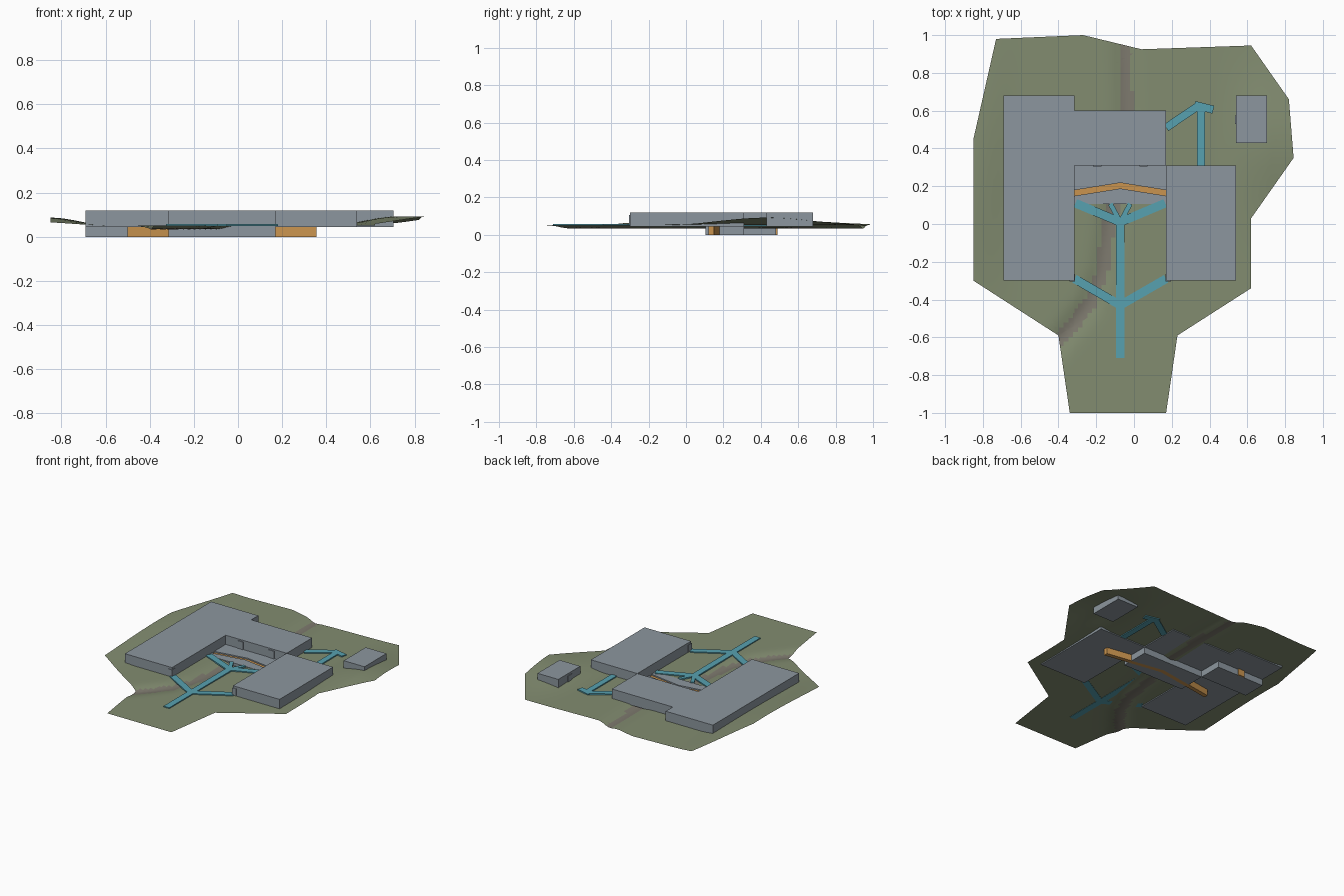
import bpy, bmesh, math
from mathutils import Vector

if "Cube" in bpy.data.objects:
    bpy.data.objects.remove(bpy.data.objects["Cube"])


def material(name, rgb):
    m = bpy.data.materials.new(name)
    lin = [c / 12.92 if c <= 0.04045 else ((c + 0.055) / 1.055) ** 2.4 for c in rgb]
    m.diffuse_color = (*lin, 1)
    m.use_nodes = True
    m.node_tree.nodes["Principled BSDF"].inputs["Base Color"].default_value = m.diffuse_color
    return m


GRASS = material("grass green", (0.51, 0.55, 0.44))
BED = material("stream bed taupe", (0.49, 0.475, 0.43))
GREY = material("building grey", (0.55, 0.59, 0.62))
ORANGE = material("passage orange", (0.79, 0.58, 0.31))
BLUE = material("path blue", (0.34, 0.63, 0.69))


def finish(bm, name, *mats):
    me = bpy.data.meshes.new(name)
    bm.to_mesh(me)
    bm.free()
    ob = bpy.data.objects.new(name, me)
    bpy.context.collection.objects.link(ob)
    for m in mats:
        me.materials.append(m)
    return ob


def prism(name, outline, z0, z1, mat):
    """Extrude a plan outline from z0 to z1."""
    bm = bmesh.new()
    f = bm.faces.new([bm.verts.new((x, y, z0)) for x, y in outline])
    r = bmesh.ops.extrude_face_region(bm, geom=[f])
    for v in r["geom"]:
        if isinstance(v, bmesh.types.BMVert):
            v.co.z = z1
    bmesh.ops.recalc_face_normals(bm, faces=bm.faces)
    return finish(bm, name, mat)


def rect(x0, x1, y0, y1):
    return [(x0, y0), (x1, y0), (x1, y1), (x0, y1)]


def strip(name, a, b, w, z0, z1, mat):
    """Straight bar between two plan points."""
    a, b = Vector(a), Vector(b)
    d = (b - a).normalized()
    n = Vector((-d.y, d.x)) * w / 2
    prism(name, [a + n, a - n, b - n, b + n], z0, z1, mat)


# ---- terrain ----
STREAM = [Vector(p) for p in [(-0.05, 1.0), (-0.04, 0.6), (-0.05, 0.3), (-0.13, 0.0),
                              (-0.17, -0.25), (-0.24, -0.43), (-0.42, -0.65)]]


def stream_dist(x, y):
    p, best = Vector((x, y)), 9
    for a, b in zip(STREAM, STREAM[1:]):
        t = max(0, min(1, (p - a).dot(b - a) / (b - a).length_squared))
        best = min(best, (p - a - (b - a) * t).length)
    return best


def smooth(t):
    t = max(0, min(1, t))
    return t * t * (3 - 2 * t)


def height(x, y):
    left = 0.035 * smooth((-0.58 - x) / 0.27) * math.exp(-((y - 0.3) / 0.6) ** 2)
    right = 0.04 * smooth((x - 0.42) / 0.3) * math.exp(-((y - 0.43) / 0.33) ** 2)
    return 0.052 + left + right - 0.018 * math.exp(-(stream_dist(x, y) / 0.055) ** 2)


TERRAIN = [(-0.34, -1), (0.17, -1), (0.23, -0.59), (0.62, -0.34), (0.62, 0.03),
           (0.845, 0.35), (0.82, 0.66), (0.62, 0.945), (0.04, 0.925), (-0.27, 1),
           (-0.73, 0.98), (-0.85, 0.45), (-0.85, -0.30), (-0.40, -0.59)]
bm = bmesh.new()
bm.faces.new([bm.verts.new((x, y, 0)) for x, y in TERRAIN])
bmesh.ops.triangulate(bm, faces=bm.faces[:])
cuts = [((c * 0.025 + 0.003, 0, 0), (1, 0, 0)) for c in range(-34, 34)]
cuts += [((0, c * 0.025 + 0.003, 0), (0, 1, 0)) for c in range(-40, 40)]
cuts += [((x, 0, 0), (1, 0, 0)) for x in (-0.315, 0.17)]
cuts += [((0, y, 0), (0, 1, 0)) for y in (0.105, 0.31)]
for co, no in cuts:
    bmesh.ops.bisect_plane(bm, geom=bm.verts[:] + bm.edges[:] + bm.faces[:],
                           plane_co=co, plane_no=no, dist=1e-5)
# opening for the sunken terrace
hole = []
for f in bm.faces:
    c = f.calc_center_median()
    if -0.315 < c.x < 0.17 and 0.105 < c.y < 0.31:
        hole.append(f)
bmesh.ops.delete(bm, geom=hole, context="FACES")
for f in bm.faces:
    c = f.calc_center_median()
    f.material_index = 1 if stream_dist(c.x, c.y) < 0.033 else 0
    f.smooth = True
for v in bm.verts:
    v.co.z = height(v.co.x, v.co.y)
bmesh.ops.recalc_face_normals(bm, faces=bm.faces)
if sum(f.normal.z for f in bm.faces) < 0:
    bmesh.ops.reverse_faces(bm, faces=bm.faces[:])
finish(bm, "terrain", GRASS, BED)

# ---- main buildings ----
for name, box in {"west_wing": (-0.69, -0.315, -0.30, 0.68),
                  "north_wing": (-0.315, 0.17, 0.31, 0.60),
                  "east_wing": (0.17, 0.54, -0.30, 0.31),
                  "outbuilding": (0.54, 0.705, 0.43, 0.68)}.items():
    prism(name, rect(*box), 0.045, 0.12, GREY)

# ---- lower level, split by the chevron passage ----
MID = -0.0725


def bend(x, offset):
    return 0.19 + offset - 0.16 * abs(x - MID)


S, N = -0.002, 0.028
prism("terrace_front", [(-0.315, 0.105), (0.17, 0.105), (0.17, bend(0.17, S)),
                        (MID, bend(MID, S)), (-0.315, bend(-0.315, S))], 0, 0.054, GREY)
prism("terrace_back", [(0.17, 0.31), (-0.315, 0.31), (-0.315, bend(-0.315, N)),
                       (MID, bend(MID, N)), (0.17, bend(0.17, N))], 0, 0.054, GREY)
prism("west_basement", rect(-0.69, -0.315, 0.31, 0.48), 0, 0.046, GREY)
xs = (-0.5, MID, 0.355)
prism("chevron_passage", [(x, bend(x, S)) for x in xs] +
      [(x, bend(x, N)) for x in reversed(xs)], 0, 0.045, ORANGE)
prism("basement_door", rect(-0.53, -0.48, 0.48, 0.49), 0, 0.045, ORANGE)

# ---- paths ----
HUB, FORK = (MID, 0.01), (MID, -0.43)
paths = [((MID, -0.71), (MID, 0.03)),
         (FORK, (-0.315, -0.29)), (FORK, (0.17, -0.29)),
         (HUB, (-0.31, 0.11)), (HUB, (0.165, 0.11))]
for a, b in paths:
    strip("path", a, b, 0.046, 0.05, 0.059, BLUE)
for x in (-0.125, -0.02):
    strip("path_fan", HUB, (x, 0.107), 0.026, 0.05, 0.059, BLUE)
for a, b in [((0.355, 0.31), (0.355, 0.63)), ((0.17, 0.51), (0.34, 0.625)),
             ((0.32, 0.63), (0.42, 0.605))]:
    strip("northeast_path", a, b, 0.042, 0.046, 0.06, BLUE)

# ---- doors ----
for x in (-0.195, 0.05):
    prism("courtyard_door", rect(x - 0.022, x + 0.022, 0.304, 0.31), 0.055, 0.11, GREY)
prism("west_corner_door", rect(-0.342, -0.312, -0.304, -0.265), 0.055, 0.105, GREY)
prism("east_corner_door", rect(0.167, 0.197, -0.304, -0.265), 0.055, 0.105, GREY)
prism("outbuilding_door", rect(0.535, 0.54, 0.53, 0.575), 0.055, 0.105, GREY)
